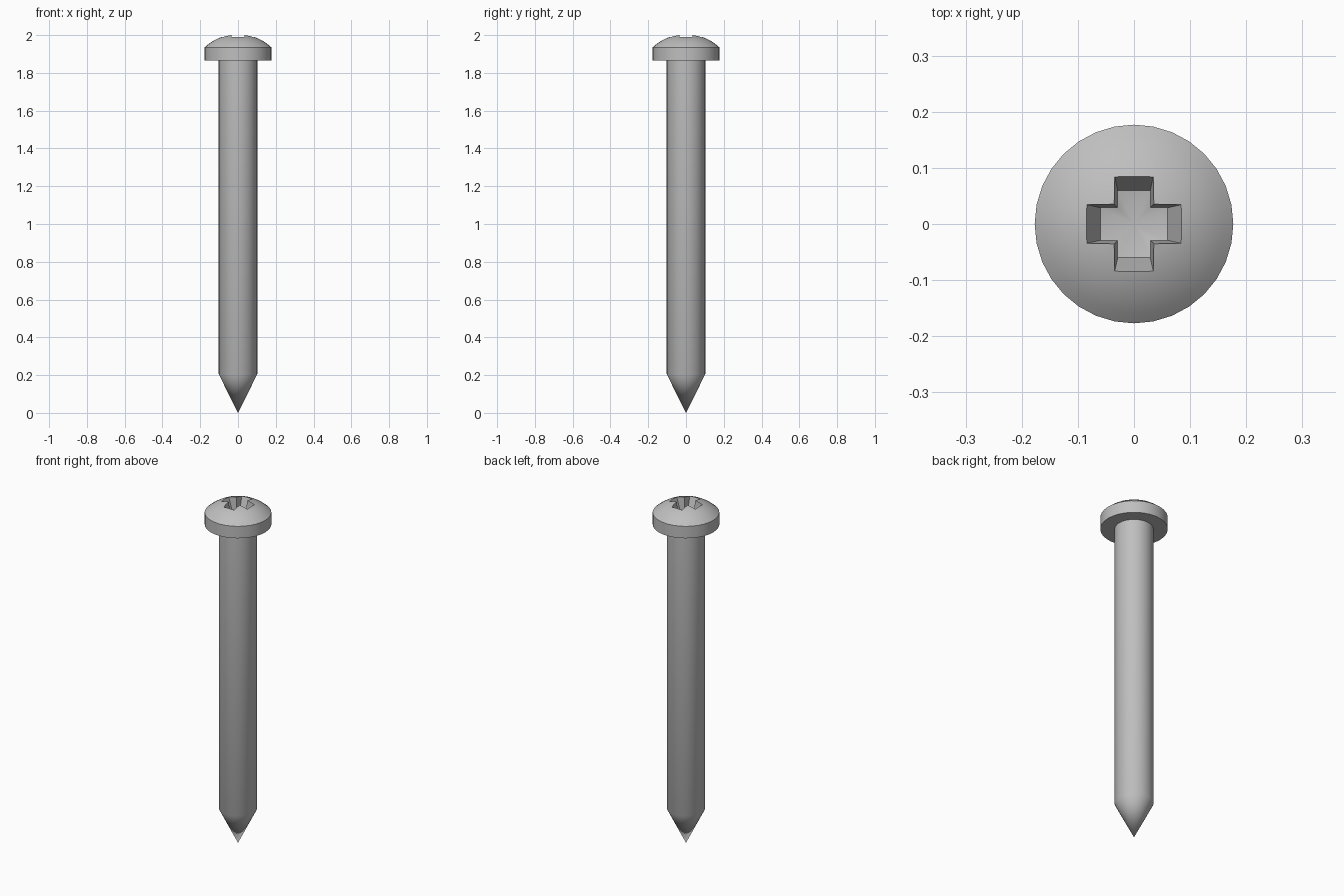
import bpy, bmesh, math

SIDES = 32

if "Cube" in bpy.data.objects:
    bpy.data.objects.remove(bpy.data.objects["Cube"], do_unlink=True)

# Single grey metal colour
metal = bpy.data.materials.new("grey_metal")
metal.use_nodes = True
colour = (0.52, 0.52, 0.52, 1)
metal.diffuse_color = colour
metal.node_tree.nodes["Principled BSDF"].inputs["Base Color"].default_value = colour


def make_object(name, bm):
    bmesh.ops.recalc_face_normals(bm, faces=bm.faces)
    mesh = bpy.data.meshes.new(name)
    bm.to_mesh(mesh)
    bm.free()
    mesh.materials.append(metal)
    obj = bpy.data.objects.new(name, mesh)
    bpy.context.collection.objects.link(obj)
    return obj


def lathe(name, profile):
    """Revolve (radius, z) points; the first and last points lie on the axis."""
    bm = bmesh.new()
    rings = []
    for r, z in profile:
        count = SIDES if r else 1
        rings.append([bm.verts.new((r * math.cos(math.tau * i / SIDES),
                                    r * math.sin(math.tau * i / SIDES), z))
                      for i in range(count)])
    for a, b in zip(rings, rings[1:]):
        for i in range(SIDES):
            j = (i + 1) % SIDES
            corners = [a[i % len(a)], a[j % len(a)], b[j % len(b)], b[i % len(b)]]
            bm.faces.new(list(dict.fromkeys(corners)))
    return make_object(name, bm)


def smooth(obj, degrees):
    bpy.ops.object.select_all(action="DESELECT")
    obj.select_set(True)
    bpy.context.view_layer.objects.active = obj
    bpy.ops.object.shade_smooth_by_angle(angle=math.radians(degrees))


# Shaft with pointed tip
shaft = lathe("shaft", [(0, 0), (0.102, 0.205), (0.102, 1.865), (0, 1.865)])
smooth(shaft, 35)

# Head: straight rim below a spherical cap
rim_r, rim_z, rise = 0.177, 1.935, 0.07
ball = (rim_r ** 2 + rise ** 2) / (2 * rise)
cap_angle = math.asin(rim_r / ball)
profile = [(0, 1.865), (rim_r, 1.865)]
for k in range(8):
    a = cap_angle * (1 - k / 8)
    profile.append((ball * math.sin(a), rim_z + rise - ball + ball * math.cos(a)))
profile.append((0, rim_z + rise))
head = lathe("head", profile)

# Tapered cross recess with a shallow hollow in its floor
bm = bmesh.new()


def cross_ring(length, half, z):
    verts = []
    for q in range(4):
        c, s = round(math.cos(q * math.pi / 2)), round(math.sin(q * math.pi / 2))
        for x, y in ((length, -half), (length, half), (half, half)):
            verts.append(bm.verts.new((c * x - s * y, s * x + c * y, z)))
    return verts


top = cross_ring(0.096, 0.037, 2.02)
floor = cross_ring(0.06, 0.029, 1.925)
centre = bm.verts.new((0, 0, 1.912))
bm.faces.new(top)
for i in range(12):
    j = (i + 1) % 12
    bm.faces.new((top[i], top[j], floor[j], floor[i]))
    bm.faces.new((floor[i], floor[j], centre))
cutter = make_object("recess_cutter", bm)
cutter.hide_render = True

cut = head.modifiers.new("cross_recess", "BOOLEAN")
cut.operation = "DIFFERENCE"
cut.solver = "EXACT"
cut.object = cutter
bpy.context.view_layer.objects.active = head
bpy.ops.object.modifier_apply(modifier=cut.name)
bpy.data.objects.remove(cutter, do_unlink=True)
smooth(head, 35)
